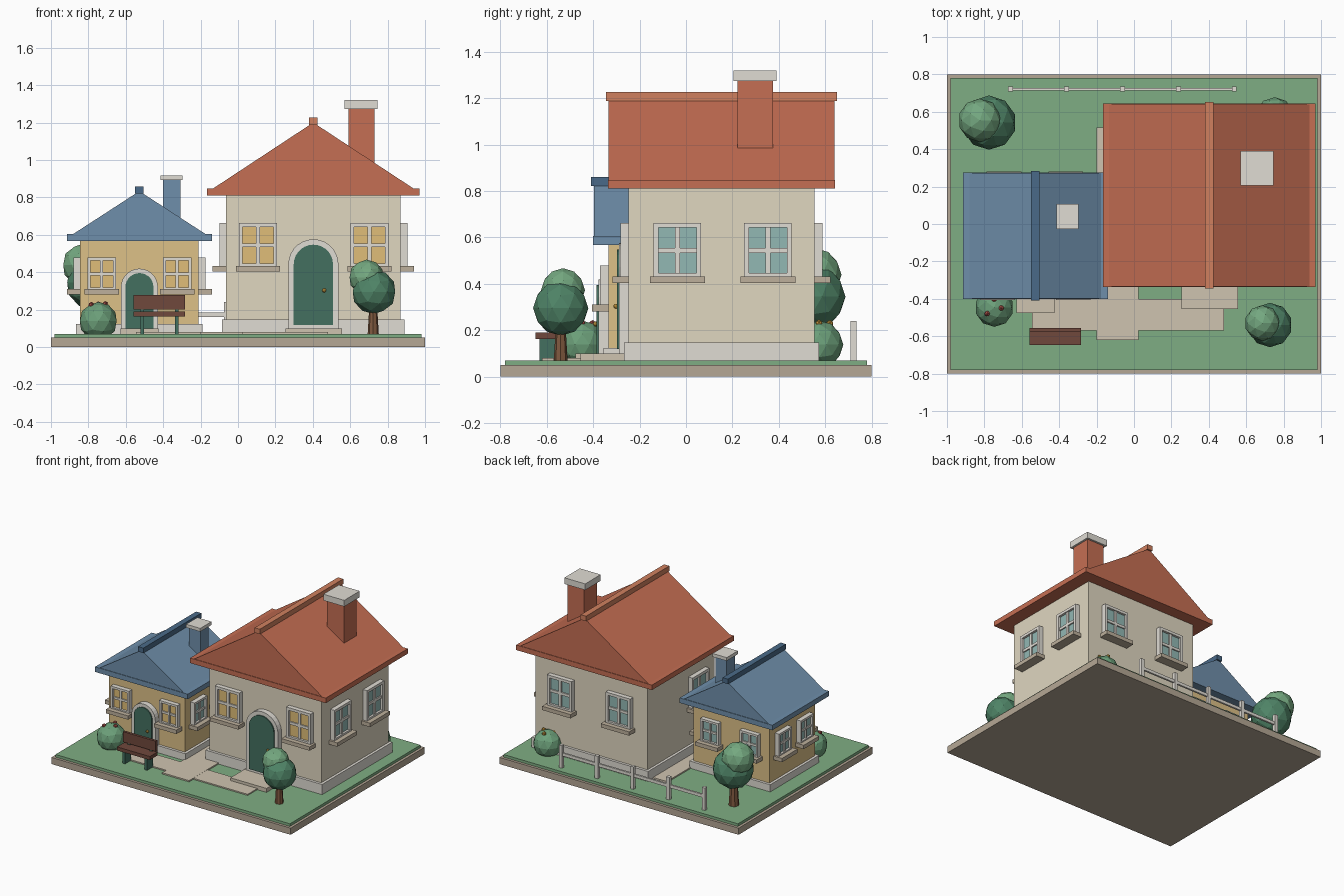
import bpy, bmesh
from math import pi, sin, cos, radians
from mathutils import Matrix, Vector

if "Cube" in bpy.data.objects:
    bpy.data.objects.remove(bpy.data.objects["Cube"])


def mat(name, hexcol):
    m = bpy.data.materials.new(name)
    rgb = [int(hexcol[i:i + 2], 16) / 255 for i in (0, 2, 4)]
    m.diffuse_color = [c / 12.92 if c < .04 else ((c + .055) / 1.055) ** 2.4 for c in rgb] + [1]
    m.use_nodes = True
    m.node_tree.nodes["Principled BSDF"].inputs["Base Color"].default_value = m.diffuse_color
    return m


STONE, GRASS = mat("stone", "B5A795"), mat("grass", "7FAE83")
PATH, CREAM = mat("path", "CFC4B0"), mat("cream", "E0D7C0")
YELLOW, WHITE = mat("yellow", "DDC187"), mat("white", "E0DCD4")
RED, RIDGE = mat("red_roof", "C56E53"), mat("ridge", "D0805F")
BLUE, NAVY = mat("blue_roof", "6F8FAB"), mat("navy", "4A6A88")
GREEN, GOLD = mat("door_green", "447060"), mat("gold", "C89A40")
WARM, TEAL = mat("lit_glass", "E0BE78"), mat("glass", "92B8B4")
BROWN, WOOD = mat("trunk", "80593F"), mat("bench_wood", "70483C")
LEAF, LEAF2 = mat("leaf", "4F8467"), mat("light_leaf", "74A880")
BUSH, ROSE = mat("bush", "6CA07A"), mat("rose", "B0544C")
SILL = mat("sill", "BDB09C")


def make(name, bm, m):
    bmesh.ops.recalc_face_normals(bm, faces=bm.faces)
    me = bpy.data.meshes.new(name)
    bm.to_mesh(me)
    bm.free()
    me.materials.append(m)
    ob = bpy.data.objects.new(name, me)
    bpy.context.collection.objects.link(ob)
    return ob


def box(name, x, y, z, m, M=Matrix()):
    bm = bmesh.new()
    S = Matrix.Diagonal((x[1] - x[0], y[1] - y[0], z[1] - z[0], 1))
    T = Matrix.Translation(((x[0] + x[1]) / 2, (y[0] + y[1]) / 2, (z[0] + z[1]) / 2))
    bmesh.ops.create_cube(bm, size=1, matrix=M @ T @ S)
    return make(name, bm, m)


def extrude(name, pts, y0, y1, m):
    # xz profile pushed along y
    bm = bmesh.new()
    f = bm.faces.new([bm.verts.new((x, y0, z)) for x, z in pts])
    r = bmesh.ops.extrude_face_region(bm, geom=[f])
    bmesh.ops.translate(bm, vec=(0, y1 - y0, 0), verts=[v for v in r["geom"] if isinstance(v, bmesh.types.BMVert)])
    return make(name, bm, m)


def ball(name, loc, r, m, sub=2):
    bm = bmesh.new()
    bmesh.ops.create_icosphere(bm, subdivisions=sub, radius=r, matrix=Matrix.Translation(loc))
    return make(name, bm, m)


def window(name, w, h, loc, ang, glass):
    M = Matrix.Translation(loc) @ Matrix.Rotation(radians(ang), 4, 'Z')
    a, b = w / 2, .0175 * w / .205 + .003
    for s in (-1, 1):
        xs = sorted((s * a, s * (a - b)))
        box(name + "_frame_side", xs, (-.035, .01), (0, h), WHITE, M)
    for z in (0, h - b):
        box(name + "_frame_rail", (-a + b, a - b), (-.035, .01), (z, z + b), WHITE, M)
    box(name + "_glass", (-a + b, a - b), (-.018, .005), (b, h - b), glass, M)
    box(name + "_mullion", (-b / 2, b / 2), (-.028, 0), (b, h - b), WHITE, M)
    box(name + "_crossbar", (-a + b, a - b), (-.027, 0), (h / 2 - b / 2, h / 2 + b / 2), WHITE, M)
    box(name + "_sill", (-a - .016, a + .016), (-.07, .01), (-.022, .007), SILL, M)


def arch(name, cx, half, z0, top, y0, y1, m):
    zc = top - half
    pts = [(cx - half, z0), (cx + half, z0)]
    pts += [(cx + half * cos(pi * i / 14), zc + half * sin(pi * i / 14)) for i in range(15)]
    return extrude(name, pts, y0, y1, m)


def house(name, x, y, wall_top, base_top, slab, ridge, wall_m, roof_m, cap_m):
    cx = (x[0] + x[1]) / 2
    ox, oy, iw, z1, apex = slab[0], slab[1], slab[2], wall_top + .038, ridge
    grow = lambda r, d: (r[0] - d, r[1] + d)
    box(name + "_foundation", grow(x, .02), grow(y, .02), (.06, base_top), WHITE)
    box(name + "_walls", x, y, (.07, wall_top + .01), wall_m)
    box(name + "_eaves", grow(x, ox), grow(y, oy), (wall_top, z1), roof_m)
    extrude(name + "_roof", [(cx - iw, z1), (cx + iw, z1), (cx, apex)], y[0] - oy + .004, y[1] + oy - .004, roof_m)
    box(name + "_ridge_cap", (cx - .022, cx + .022), grow(y, oy + .008), (apex - .012, apex + .026), cap_m)


def door(name, cx, half, frame, z0, top, wall_y):
    arch(name + "_frame", cx, half + frame, .09, top + frame, wall_y + .01, wall_y - .042, WHITE)
    arch(name, cx, half, z0, top, wall_y, wall_y - .05, GREEN)
    ball(name + "_knob", (cx + half * .55, wall_y - .055, z0 + (top - z0) * .43), .011, GOLD)


# ground and paths
box("base", (-1, 1), (-.8, .8), (0, .05), STONE)
box("lawn", (-.98, .98), (-.78, .78), (.05, .07), GRASS)
box("path_between", (-.2, .025), (-.62, .515), (.065, .08), PATH)
box("path_front", (-.545, .48), (-.57, -.40), (.065, .079), PATH)
box("large_step", (.255, .557), (-.455, -.26), (.065, .10), PATH)
box("small_step", (-.628, -.425), (-.477, -.34), (.065, .10), PATH)

# large house
house("large_house", (-.065, .87), (-.247, .553), .81, .147, (.1, .09, .535), 1.2, CREAM, RED, RIDGE)
box("large_chimney", (.59, .73), (.222, .375), (.93, 1.28), RED)
box("large_chimney_cap", (.57, .745), (.205, .39), (1.273, 1.32), WHITE)
door("large_door", .403, .105, .029, .118, .547, -.247)
for s in (-1, 1):
    window("large_front_window", .205, .237, (.405 + s * .298, -.247, .425), 0, WARM)
    window("large_right_window", .205, .237, (.87, .158 + s * .195, .425), 90, TEAL)
    window("large_back_window", .205, .237, (.403 + s * .245, .553, .425), 180, TEAL)
window("large_left_window", .205, .237, (-.065, -.037, .425), -90, TEAL)

# small house
house("small_house", (-.845, -.21), (-.335, .21), .567, .124, (.07, .066, .352), .833, YELLOW, BLUE, NAVY)
box("small_chimney", (-.402, -.308), (-.01, .09), (.62, .9), BLUE)
box("small_chimney_cap", (-.415, -.297), (-.027, .107), (.893, .918), WHITE)
door("small_door", -.527, .075, .024, .1, .395, -.335)
for s in (-1, 1):
    window("small_front_window", .153, .175, (-.527 + s * .202, -.335, .303), 0, WARM)
    window("small_back_window", .153, .175, (-.53 + s * .165, .21, .303), 180, TEAL)
    window("small_left_window", .153, .175, (-.845, -.062 + s * .13, .303), -90, TEAL)
    window("small_right_window", .153, .175, (-.21, -.062 + s * .13, .303), 90, TEAL)

# trees
for name, x, y, k in (("front_tree", .723, -.54, 1), ("back_tree", -.78, .542, 1.22)):
    bm = bmesh.new()
    bmesh.ops.create_cone(bm, cap_ends=True, segments=8, radius1=.03 * k, radius2=.02 * k, depth=.17 * k,
                          matrix=Matrix.Translation((x, y, .065 + .085 * k)))
    make(name + "_trunk", bm, BROWN)
    ball(name + "_crown", (x + .004 * k, y, .07 + .225 * k), .119 * k, LEAF)
    ball(name + "_crown_top", (x - .036 * k, y + .01 * k, .07 + .302 * k), .095 * k, LEAF2)

# bushes with flowers
for name, x, y, m in (("front_bush", -.747, -.447, ROSE), ("back_bush", .752, .575, GOLD)):
    ball(name, (x, y, .138), .103, BUSH)
    for dx, dy, dz in ((0, .045, .09), (-.038, -.032, .088), (.037, -.002, .092)):
        ball(name + "_flower", (x + dx, y + dy, .138 + dz), .016, m, 1)

# bench
box("bench_seat", (-.558, -.284), (-.648, -.557), (.163, .19), WOOD)
box("bench_back", (-.558, -.284), (-.577, -.557), (.2, .278), WOOD)
for x in (-.512, -.328):
    box("bench_leg", (x - .01, x + .01), (-.632, -.56), (.07, .165), GREEN)
    box("bench_back_post", (x - .01, x + .01), (-.572, -.56), (.18, .22), GREEN)

# back fence
for i in range(5):
    x = -.66 + i * .299
    box("fence_post", (x - .013, x + .013), (.708, .734), (.07, .24), WHITE)
box("fence_rail", (-.66, .536), (.714, .728), (.16, .183), WHITE)
